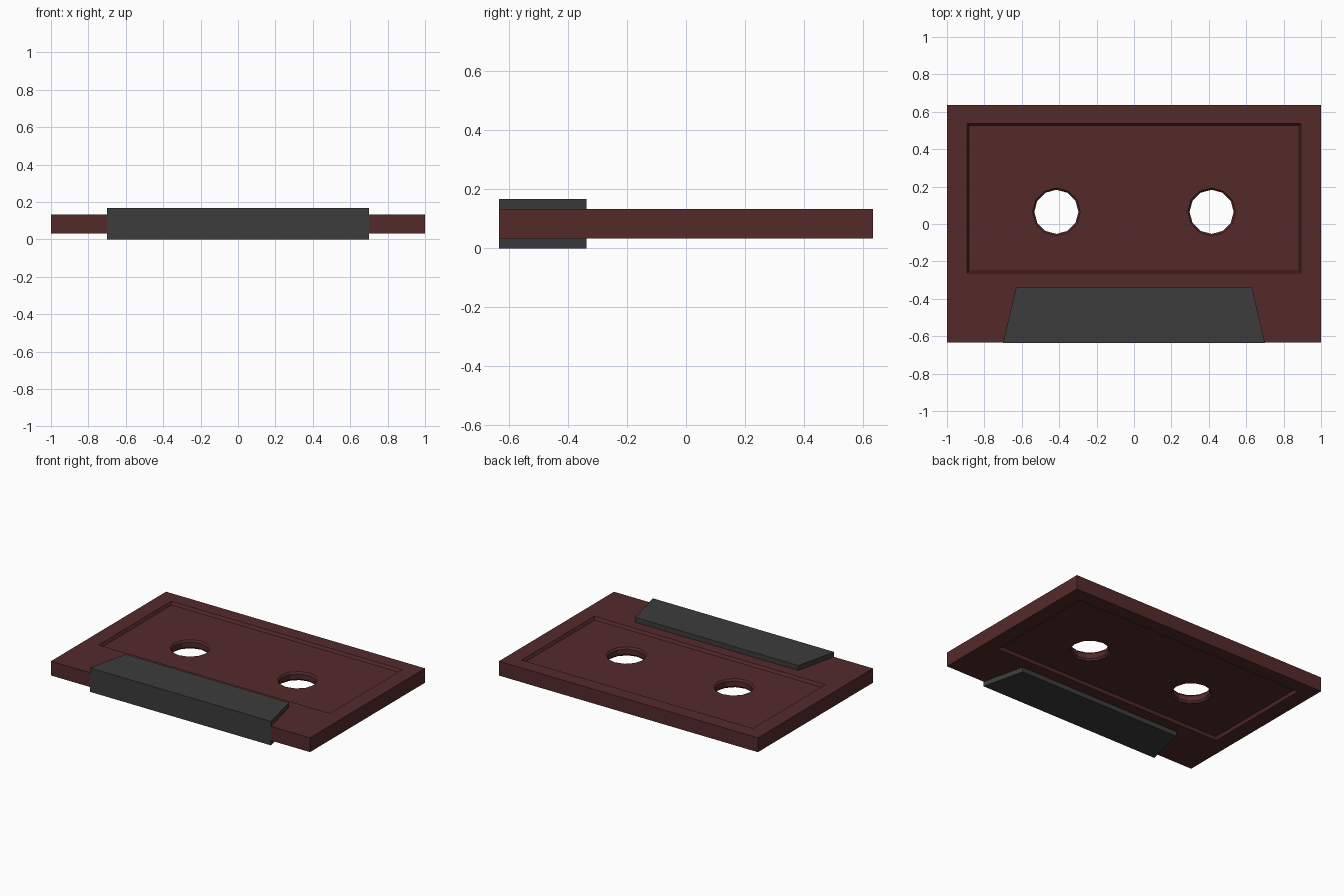
import bpy, bmesh
from math import cos, sin, pi

if "Cube" in bpy.data.objects:
    bpy.data.objects.remove(bpy.data.objects["Cube"])


def material(name, rgb):
    m = bpy.data.materials.new(name)
    m.diffuse_color = (*rgb, 1)
    m.use_nodes = True
    m.node_tree.nodes["Principled BSDF"].inputs["Base Color"].default_value = m.diffuse_color
    return m


def loft(name, rings, mat=None):
    """Closed solid through a stack of matching point rings."""
    bm = bmesh.new()
    loops = [[bm.verts.new(p) for p in ring] for ring in rings]
    n = len(loops[0])
    bm.faces.new(loops[0])
    bm.faces.new(loops[-1])
    for a, b in zip(loops, loops[1:]):
        for i in range(n):
            j = (i + 1) % n
            bm.faces.new((a[i], a[j], b[j], b[i]))
    bmesh.ops.recalc_face_normals(bm, faces=bm.faces)
    me = bpy.data.meshes.new(name)
    bm.to_mesh(me)
    bm.free()
    ob = bpy.data.objects.new(name, me)
    bpy.context.collection.objects.link(ob)
    if mat:
        me.materials.append(mat)
    return ob


def rect(x, y0, y1, z):
    return [(-x, y0, z), (x, y0, z), (x, y1, z), (-x, y1, z)]


def circle(cx, cy, r, z, n=12):
    return [(cx + r * cos(2 * pi * i / n), cy + r * sin(2 * pi * i / n), z) for i in range(n)]


def cut(target, cutter):
    cutter.hide_render = True
    cutter.hide_set(True)
    m = target.modifiers.new(cutter.name, 'BOOLEAN')
    m.operation, m.object, m.solver = 'DIFFERENCE', cutter, 'EXACT'


brown = material("shell_brown", (0.088, 0.023, 0.023))
dark = material("dark_grey", (0.045, 0.045, 0.045))
Z0, Z1, DEPTH = 0.033, 0.133, 0.02
MID = (Z0 + Z1) / 2

# Flat shell
shell = loft("shell", [rect(1, -0.634, 0.635, Z0), rect(1, -0.634, 0.635, Z1)], brown)

# Shallow label recess with sloped walls on both faces
for side, face, s in (("top", Z1, 1), ("bottom", Z0, -1)):
    cut(shell, loft(side + "_recess_cutter", [
        rect(0.882, -0.252, 0.527, face - s * DEPTH),
        rect(0.892, -0.262, 0.537, face),
        rect(0.892, -0.262, 0.537, face + s * 0.02)]))

# Two reel holes, slightly narrower in the middle
for side, x in (("left", -0.415), ("right", 0.415)):
    cut(shell, loft(side + "_reel_hole_cutter", [
        circle(x, 0.065, r, z) for r, z in (
            (0.128, Z0 - 0.03), (0.128, Z0 + DEPTH), (0.118, Z0 + DEPTH + 0.012),
            (0.118, Z1 - DEPTH - 0.012), (0.128, Z1 - DEPTH), (0.128, Z1 + 0.03))]))

# Thicker trapezoid block at the tape opening
trapezoid = [(-0.7, -0.635), (0.7, -0.635), (0.63, -0.338), (-0.63, -0.338)]
loft("front_block", [[(x, y, z) for x, y in trapezoid] for z in (0, 0.167)], dark)
